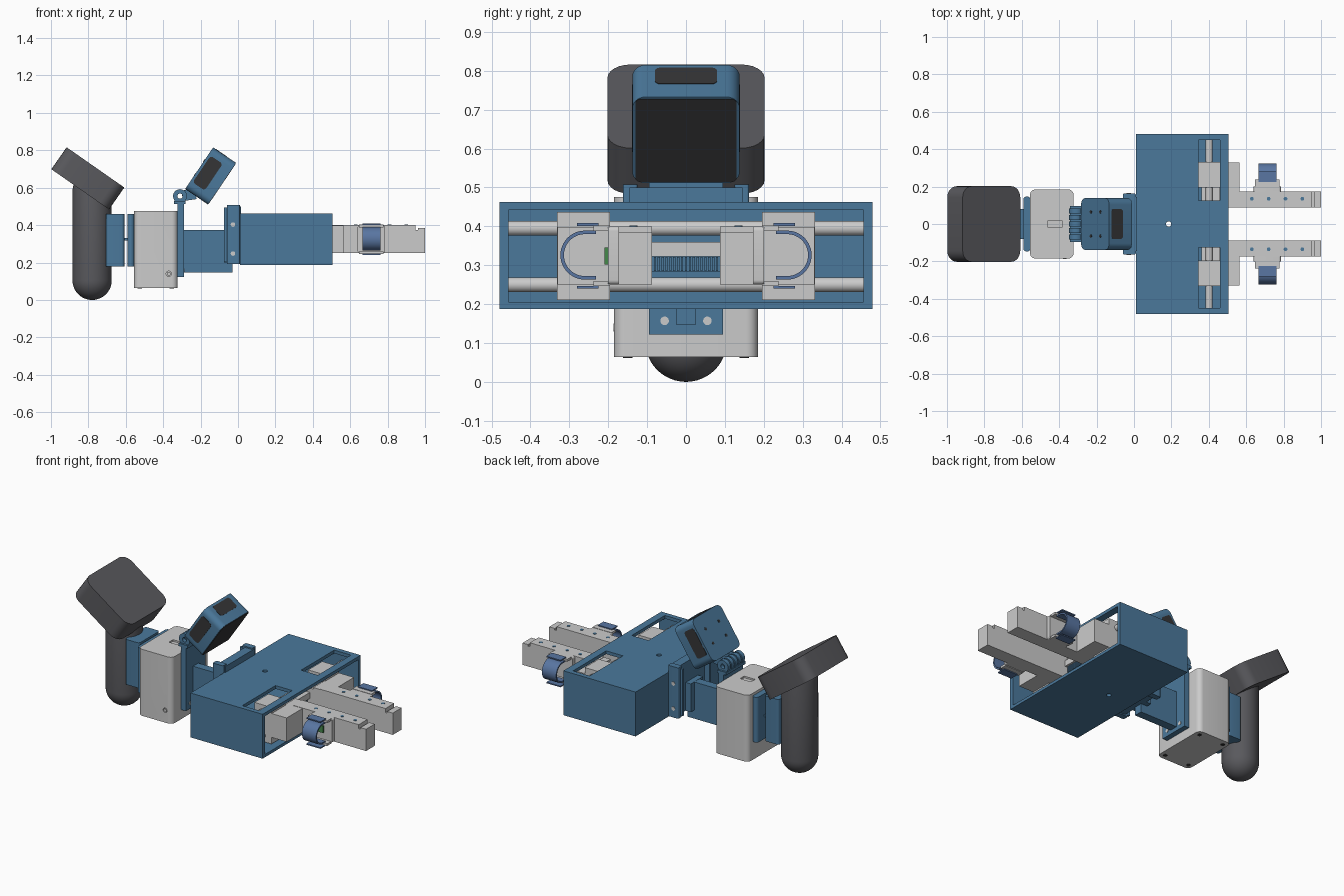
import bpy, bmesh, math
from mathutils import Matrix, Vector

if "Cube" in bpy.data.objects:
    bpy.data.objects.remove(bpy.data.objects["Cube"])


def material(name, rgb):
    m = bpy.data.materials.new(name)
    m.diffuse_color = (*rgb, 1)
    m.use_nodes = True
    m.node_tree.nodes["Principled BSDF"].inputs["Base Color"].default_value = m.diffuse_color
    return m


BLUE = material("blue", (0.07, 0.19, 0.33))
STRAP = material("strap_blue", (0.10, 0.18, 0.36))
DARK = material("charcoal", (0.10, 0.10, 0.11))
BLACK = material("black", (0.035, 0.035, 0.037))
GREEN = material("green", (0.06, 0.25, 0.07))


def finish(bm, name, mat, frame=None):
    if frame:
        bm.transform(frame)
    bmesh.ops.recalc_face_normals(bm, faces=bm.faces)
    me = bpy.data.meshes.new(name)
    bm.to_mesh(me)
    bm.free()
    ob = bpy.data.objects.new(name, me)
    bpy.context.collection.objects.link(ob)
    if mat:
        me.materials.append(mat)
    return ob


def box(name, x, y, z, mat=None, r=0, axis=2, frame=None):
    """Box from ranges; edges parallel to axis (or all, axis=None) rounded by r."""
    bm = bmesh.new()
    bmesh.ops.create_cube(bm, size=1)
    for v in bm.verts:
        v.co = Vector([sum(q) / 2 + c * abs(q[1] - q[0]) for q, c in zip((x, y, z), v.co)])
    if r:
        edges = [e for e in bm.edges if axis is None or
                 abs((e.verts[0].co - e.verts[1].co).normalized()[axis]) > 0.9]
        bmesh.ops.bevel(bm, geom=edges, offset=r, segments=6, profile=0.5, affect='EDGES')
    return finish(bm, name, mat, frame)


def cyl(name, p, axis, r, length, mat=None, frame=None, seg=32):
    bm = bmesh.new()
    bmesh.ops.create_cone(bm, cap_ends=True, segments=seg, radius1=r, radius2=r, depth=length)
    bm.transform(Matrix.Translation(p) @ Vector((0, 0, 1)).rotation_difference(
        Vector([i == axis for i in range(3)])).to_matrix().to_4x4())
    return finish(bm, name, mat, frame)


def cut(ob, *cutters):
    for c in cutters:
        mod = ob.modifiers.new("cut", 'BOOLEAN')
        mod.operation, mod.object, mod.solver = 'DIFFERENCE', c, 'EXACT'
        bpy.context.view_layer.objects.active = ob
        bpy.ops.object.modifier_apply(modifier=mod.name)
        bpy.data.objects.remove(c)
    return ob


def side(s, a, b):
    return tuple(sorted((s * a, s * b)))


def tilt(x, z, deg):
    return Matrix.Translation((x, 0, z)) @ Matrix.Rotation(math.radians(deg), 4, 'Y')


# Capsule grip and tilted block on top
bm = bmesh.new()
bmesh.ops.create_uvsphere(bm, u_segments=48, v_segments=24, radius=0.105)
for v in bm.verts:
    v.co += Vector((-0.78, 0, 0.58 if v.co.z > 0.001 else 0.105))
finish(bm, "grip", DARK)
box("grip_head", (-.188, .188), (-.202, .202), (-.0715, .0715), DARK, .06, 2, tilt(-.803, .65, 34.9))

# Grip mount
box("grip_clamp", (-.705, -.608), (-.1, .1), (.18, .46), BLUE, .015)
box("grip_mount_plate", (-.592, -.553), (-.148, .148), (.18, .46), BLUE, .02)
box("grip_mount_link", (-.62, -.58), (-.08, .08), (.318, .33), BLUE)

# Grey control housing with top slot, button and bottom screws
housing = box("control_housing", (-.556, -.323), (-.185, .185), (.064, .476), None, .03)
cut(housing, box("slot", (-.46, -.385), (-.02, .02), (.466, .5)),
    cyl("button_recess", (-.37, -.185, .14), 1, .014, .02))
cyl("housing_button", (-.37, -.18, .14), 1, .010, .012)
for x in (-.525, -.355):
    for y in (-.15, .15):
        cyl("housing_screw", (x, y, .064), 2, .012, .006, BLACK, seg=16)

# Spine plate and beam to the gripper
plate = box("spine_plate", (-.323, -.29), (-.095, .095), (.122, .525), BLUE)
for y in (-.055, .055):
    cyl("spine_screw", (-.29, y, .157), 0, .011, .006)
box("spine_beam", (-.295, -.03), (-.026, .026), (.147, .374), BLUE)

# Back bracket with clamp ears
box("bracket_plate", (-.04, .015), (-.145, .145), (.2, .5), BLUE)
box("bracket_rear_rib", (-.075, -.035), (-.06, .06), (.2, .375), BLUE)
for s in (1, -1):
    ear = box("bracket_ear", (-.06, .01), side(s, .125, .162), (.193, .508), BLUE, .006)
    box("bracket_lip", (-.075, -.05), side(s, .125, .14), (.205, .495), BLUE)
    for z in (.248, .403):
        cyl("bracket_pin", (-.027, s * .15, z), 1, .012, .03)

# Gripper casing: open front, two top windows, small through hole
case = box("gripper_case", (.01, .505), (-.48, .48), (.187, .462), BLUE)
cut(case, box("cavity", (.035, .6), (-.457, .457), (.205, .442)),
    cyl("through_hole", (.185, 0, .32), 2, .014, .5),
    *[box("window", (.345, .46), side(s, .125, .45), (.4, .5)) for s in (1, -1)])

# Guide rods and rack drive
for z in (.25, .395):
    cyl("guide_rod", (.402, 0, z), 1, .019, .93)
box("rack_bar", (.36, .43), (-.24, .24), (.323, .36))
box("rack_base", (.36, .405), (-.2, .2), (.283, .323), BLUE)
for i in range(17):
    y = -.08 + i * .01
    box("rack_tooth", (.4, .42), (y - .0028, y + .0028), (.285, .321), BLUE)

# Mirrored carriages, fingers, pads and straps
for s in (1, -1):
    carriage = box("carriage", (.345, .462), side(s, .195, .332), (.21, .437))
    box("carriage_inner", (.36, .51), side(s, .09, .2), (.252, .387))
    box("finger_base", (.455, .565), side(s, .088, .33), (.25, .398))
    finger = box("finger", (.5, 1.0), side(s, .088, .174), (.25, .4))
    cut(finger, box("tip_step", (.96, 1.1), side(s, .05, .2), (.385, .5)),
        box("tip_groove", (.95, .962), side(s, .05, .2), (.375, .5)))
    for x in (.63, .72, .81, .9):
        cyl("finger_screw", (x, s * .135, .399), 2, .010, .006, BLUE, seg=20)
    box("sensor_pad", (.64, .785), side(s, .165, .2), (.25, .4), None, .012, 1)
    for z in ((.388, .402), (.246, .26)):
        box("pad_lip", (.648, .778), side(s, .195, .238), z)
    # U-shaped strap extruded along x
    bm = bmesh.new()
    path = [(.232, 1.0, 0.0)]
    path += [(.26, math.cos(t), math.sin(t)) for t in [math.pi * i / 24 for i in range(25)]]
    path += [(.232, -1.0, 0.0)]
    rows = [[bm.verts.new((x, s * (c + r * sn), .326 + r * cs)) for c, cs, sn in path]
            for x, r in ((.665, .063), (.762, .063), (.762, .054), (.665, .054))]
    for k in range(4):
        a, b = rows[k], rows[(k + 1) % 4]
        for i in range(len(path) - 1):
            bm.faces.new((a[i], a[i + 1], b[i + 1], b[i]))
    for i in (0, -1):
        bm.faces.new([row[i] for row in rows])
    finish(bm, "finger_strap", STRAP)
    for z in ((.401, .408), (.24, .247)):
        box("strap_tail", (.665, .762), side(s, .225, .28), z, STRAP)
box("sensor_button", (.695, .73), (-.209, -.198), (.302, .345), GREEN)

# Camera hinge on the spine
box("hinge_base", (-.342, -.28), (-.095, .095), (.512, .53), BLUE)
for i, y in enumerate((-.07, -.035, 0, .035, .07)):
    knuckle = cyl("hinge_knuckle", (-.31, y, .555), 1, .037, .026, BLUE)
    cut(knuckle, cyl("pin_hole", (-.31, y, .555), 1, .014, .1))
    if i % 2:
        box("hinge_arm", (.012, .085), (y - .013, y + .013), (-.028, .028), BLUE, 0, 2, tilt(-.31, .555, -8))
    else:
        box("hinge_foot", (-.34, -.28), (y - .013, y + .013), (.515, .537), BLUE)

# Tilted camera case with lens panel, side and top windows
F = tilt(-.147, .663, 34)
box("camera_case", (-.0735, .0735), (-.138, .138), (-.134, .134), BLUE, .035, 0, F)
box("lens_panel", (.05, .076), (-.13, .13), (-.128, .128), BLACK, .012, 0, F)
box("camera_top_window", (-.059, .015), (-.08, .08), (.12, .1355), BLACK, .015, 2, F)
for s in (1, -1):
    box("camera_side_window", (-.06, .018), side(s, .12, .1395), (-.082, .09), BLACK, .016, 1, F)
    for z in (-.04, .05):
        cyl("camera_back_screw", (-.0735, s * .065, z), 0, .009, .004, BLACK, F, 16)

bpy.ops.object.select_all(action='SELECT')
bpy.context.view_layer.objects.active = case
bpy.ops.object.shade_smooth_by_angle(angle=math.radians(30))
